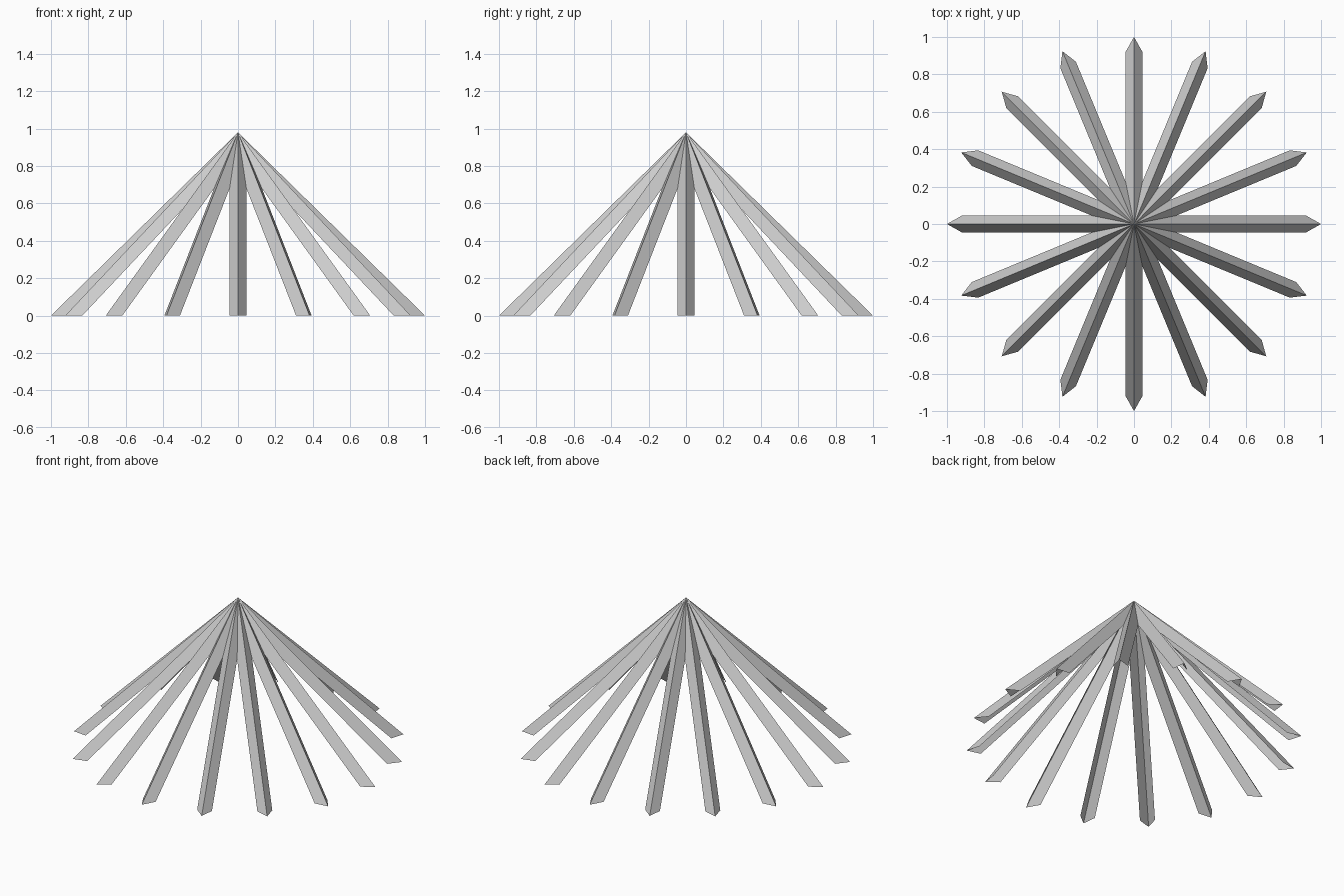
import bpy
import math
from mathutils import Matrix

if "Cube" in bpy.data.objects:
    bpy.data.objects.remove(bpy.data.objects["Cube"])

COUNT = 16
HEIGHT = 0.98     # apex height
TIP = 1.0         # radius of the ridge at the ground
SHOULDER = 0.92   # radius of the side edges at the ground
HALF_W = 0.045    # half width of a rib

# side edges run parallel to the ridge until they meet the neighbouring rib
join_r = HALF_W / math.tan(math.pi / COUNT)
join_z = HEIGHT * (SHOULDER - join_r) / TIP


def folded_rib(name, angle):
    """One V-folded strip running from the apex down to the ground."""
    verts = [(0, 0, HEIGHT), (TIP, 0, 0),
             (SHOULDER, HALF_W, 0), (join_r, HALF_W, join_z),
             (SHOULDER, -HALF_W, 0), (join_r, -HALF_W, join_z)]
    faces = [(0, 1, 2, 3), (0, 5, 4, 1)]
    mesh = bpy.data.meshes.new(name)
    mesh.from_pydata(verts, [], faces)
    mesh.transform(Matrix.Rotation(angle, 4, 'Z'))
    obj = bpy.data.objects.new(name, mesh)
    bpy.context.collection.objects.link(obj)


# ring of ribs
for i in range(COUNT):
    folded_rib(f"rib_{i + 1}", math.tau * i / COUNT)
